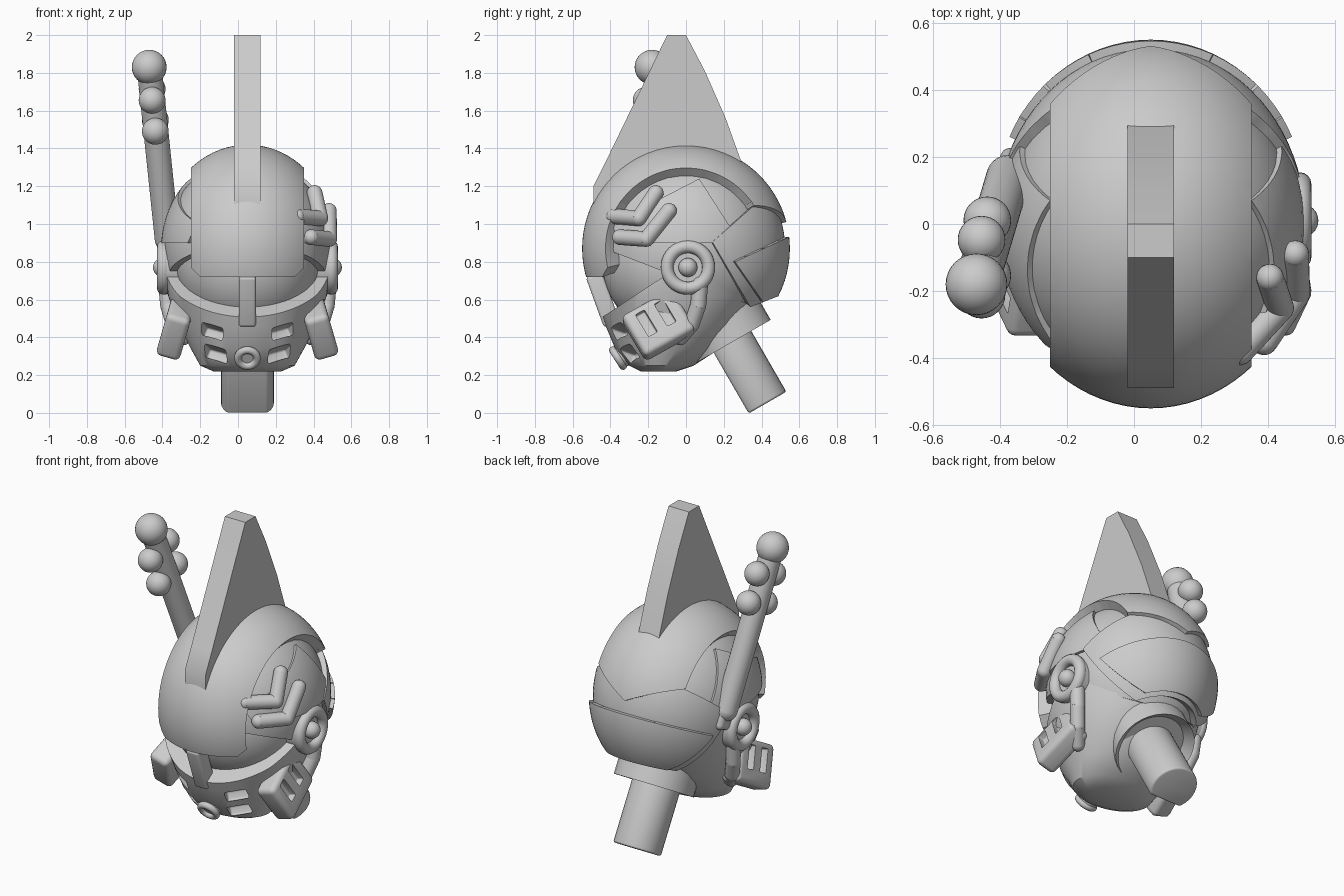
import bpy, bmesh
from math import radians, pi
from mathutils import Vector, Matrix, Euler

if "Cube" in bpy.data.objects:
    bpy.data.objects.remove(bpy.data.objects["Cube"])

GREY = (0.6, 0.6, 0.6, 1)
mat = bpy.data.materials.new("plain grey")
mat.use_nodes = True
mat.diffuse_color = GREY
mat.node_tree.nodes["Principled BSDF"].inputs["Base Color"].default_value = GREY

MID_X = 0.05                      # symmetry plane of the head
HEAD = Vector((0, 0, 0.87))       # centre of the head
NARROW = 0.88                     # the head is narrower than it is long
TILT = Euler((radians(30), 0, 0))


def place(loc, rot=(0, 0, 0), size=(1, 1, 1)):
    return Matrix.LocRotScale(Vector(loc), Euler(rot), Vector(size))


def add(name, bm, bevel=0, thickness=0, cutter=None, mirror=False):
    """Turn a bmesh into a finished object with its modifiers baked in."""
    bmesh.ops.recalc_face_normals(bm, faces=bm.faces)
    me = bpy.data.meshes.new(name)
    bm.to_mesh(me)
    bm.free()
    ob = bpy.data.objects.new(name, me)
    bpy.context.collection.objects.link(ob)
    ob.location.x = MID_X
    if bevel:
        m = ob.modifiers.new("round", "BEVEL")
        m.width, m.segments, m.limit_method = bevel, 4, "ANGLE"
    if thickness:
        m = ob.modifiers.new("shell", "SOLIDIFY")
        m.thickness, m.offset = thickness, -1
    if cutter:
        m = ob.modifiers.new("cut", "BOOLEAN")
        m.operation, m.solver, m.object = "DIFFERENCE", "EXACT", cutter
    if mirror:
        ob.modifiers.new("mirror", "MIRROR").use_mirror_merge = False
    baked = bpy.data.meshes.new_from_object(
        ob.evaluated_get(bpy.context.evaluated_depsgraph_get()))
    ob.modifiers.clear()
    ob.data = baked
    baked.name = name
    baked.materials.clear()
    baked.materials.append(mat)
    baked.shade_smooth()
    baked.set_sharp_from_angle(angle=radians(35))
    if cutter:
        bpy.data.objects.remove(cutter)
    return ob


def boxes(mats):
    bm = bmesh.new()
    for m in mats:
        bmesh.ops.create_cube(bm, size=1, matrix=m)
    return bm


def ball(bm, loc, r, seg=32, width=1):
    bmesh.ops.create_uvsphere(bm, u_segments=seg, v_segments=seg // 2, radius=r,
                              matrix=place(loc, size=(width, 1, 1)))


def tube(bm, a, b, r, r2=None):
    a, b = Vector(a), Vector(b)
    rot = (b - a).to_track_quat("Z", "Y").to_matrix().to_4x4()
    bmesh.ops.create_cone(bm, cap_ends=True, segments=32, radius1=r, radius2=r2 or r,
                          depth=(b - a).length,
                          matrix=Matrix.Translation((a + b) / 2) @ rot)


def rod(bm, pts, r):
    for p in pts:
        ball(bm, p, r, 24)
    for a, b in zip(pts, pts[1:]):
        tube(bm, a, b, r)


def ring(bm, matrix, major, minor):
    """Torus made by spinning a small circle."""
    c = bmesh.ops.create_circle(bm, segments=16, radius=minor,
                                matrix=place((major, 0, 0), (pi / 2, 0, 0)))
    edges = list({e for v in c["verts"] for e in v.link_edges})
    old = set(bm.verts) - set(c["verts"])
    bmesh.ops.spin(bm, geom=edges, axis=(0, 0, 1), cent=(0, 0, 0),
                   angle=2 * pi, steps=40)
    new = [v for v in bm.verts if v not in old]
    bmesh.ops.remove_doubles(bm, verts=new, dist=0.0005)
    new = [v for v in bm.verts if v not in old]
    bmesh.ops.transform(bm, matrix=matrix, verts=new)


def trim(bm, planes):
    """Cut away the side each normal points to; return the last rim."""
    for point, normal in planes:
        res = bmesh.ops.bisect_plane(bm, geom=bm.verts[:] + bm.edges[:] + bm.faces[:],
                                     plane_co=point, plane_no=normal, clear_outer=True)
    return [g for g in res["geom_cut"] if isinstance(g, bmesh.types.BMEdge)]


def shell(name, r, planes, thickness, width=NARROW, mirror=False):
    """Piece of an ovoid shell left after trimming by planes."""
    bm = bmesh.new()
    ball(bm, HEAD, r, 80, width)
    trim(bm, planes)
    add(name, bm, thickness=thickness, mirror=mirror)


# Inner head, open at the brow, and the visor within
bm = bmesh.new()
ball(bm, HEAD, 0.48, 64, 0.92)
rim = trim(bm, [((0, -0.2, 0.78), (0, -0.36, -0.93))])
bmesh.ops.edgenet_fill(bm, edges=rim)
add("inner_head", bm)
bm = bmesh.new()
ball(bm, (0, -0.05, 0.8), 0.395, 48, 0.97)
add("visor", bm)

# Crown: broad central band, clipped at the brow and pointed at the nape
planes = [((0, 0, 0.72), (0, 0, -1))]
for s in (1, -1):
    planes += [((s * 0.3, 0, 0), (s, 0, 0)),
               ((s * 0.3, 0, 0.77), (s, 0, -1)),
               ((0, 0.53, 1.01), (s * 0.58, 0.5, -1))]
shell("crown", 0.55, planes, 0.1, width=0.865)

# Side panels
shell("side_panel", 0.5, [
    ((0.25, 0, 0), (-1, 0, 0)), ((0, 0.07, 1.24), (0, -0.46, 0.89)),
    ((0, 0.07, 1.24), (0, 0.84, 0.54)), ((0, 0, 0.9), (0, 0, -1)),
    ((0, -0.36, 0.9), (0, -1, -0.3))], 0.04, width=0.915, mirror=True)

# Nape guards, the outer over the inner
base = ((0, 0.34, 0.56), (0, 0.36, -0.93))
shell("inner_nape_guard", 0.525, [
    ((0, 0.14, 0.905), (0, -0.66, 0.75)), ((0, 0.14, 0.905), (0, -0.86, -0.5)), base], 0.12)
shell("outer_nape_guard", 0.55, [
    ((0, 0.26, 0.8), (0, -0.42, 0.91)), ((0, 0.26, 0.8), (0, -0.82, -0.57)), base], 0.14)

# Jaw: stacked ovals (height, front, back, half width), sloped open top
bm = bmesh.new()
rows = []
for z, front, back, half in [(0.22, -0.24, -0.05, 0.18), (0.25, -0.3, 0.04, 0.25),
                             (0.34, -0.375, 0.18, 0.3), (0.46, -0.425, 0.29, 0.36),
                             (0.62, -0.485, 0.38, 0.42), (0.86, -0.5, 0.45, 0.45)]:
    m = place((0, (front + back) / 2, z), size=(half, (back - front) / 2, 1))
    rows.append(bmesh.ops.create_circle(bm, segments=64, radius=1, matrix=m)["verts"])
for a, b in zip(rows, rows[1:]):
    for i in range(64):
        j = (i + 1) % 64
        bm.faces.new((a[i], a[j], b[j], b[i]))
bm.faces.new(rows[0])
bm.faces.new(rows[-1])
rim = trim(bm, [((0, 0, 0.8), (0, -0.66, 1))])
bmesh.ops.edgenet_fill(bm, edges=rim)
vents = [place((s * x, y, z), (radians(-20), s * radians(-14), s * radians(27)),
               (0.13, 0.12, 0.055))
         for s in (1, -1) for x, y, z in ((0.185, -0.35, 0.43), (0.17, -0.3, 0.315))]
cutter = add("vent_cutter", boxes(vents), bevel=0.012)
cutter.hide_render = True
add("jaw", bm, cutter=cutter)

# Nose bar and mouth nozzle
add("nose_bar", boxes([place((0, -0.44, 0.6), (radians(20), 0, 0), (0.09, 0.09, 0.28))]),
    bevel=0.015)
bm = bmesh.new()
nose = Vector((0, -0.36, 0.29))
out = Vector((0, -0.84, -0.54))
tube(bm, nose - out * 0.1, nose, 0.075, 0.06)
ring(bm, Matrix.Translation(nose) @ out.to_track_quat("Z", "Y").to_matrix().to_4x4(),
     0.05, 0.02)
add("mouth_nozzle", bm)

# Crest fin
bm = bmesh.new()
outline = [(-0.1, 2), (0, 2), (0.1, 1.81), (0.21, 1.56), (0.3, 1.31), (0.25, 1.15),
           (-0.35, 1.0), (-0.49, 1.08), (-0.49, 1.2), (-0.43, 1.32)]
face = bm.faces.new([bm.verts.new((-0.07, y, z)) for y, z in outline])
res = bmesh.ops.extrude_face_region(bm, geom=[face])
bmesh.ops.translate(bm, vec=(0.14, 0, 0),
                    verts=[v for v in res["geom"] if isinstance(v, bmesh.types.BMVert)])
add("crest_fin", bm)

# Ears: disc, ring and centre ball
bm = bmesh.new()
tube(bm, (0.3, 0.01, 0.77), (0.44, 0.01, 0.77), 0.14)
ring(bm, place((0.445, 0.01, 0.77), (0, pi / 2, 0)), 0.11, 0.034)
ball(bm, (0.45, 0.01, 0.77), 0.05)
add("ear", bm, mirror=True)

# Hose from ear to cheek box
bm = bmesh.new()
rod(bm, [(0.43, 0.075, 0.68), (0.42, 0.065, 0.57), (0.39, 0.03, 0.47), (0.34, -0.03, 0.4)],
    0.042)
add("cheek_hose", bm, mirror=True)

# Cheek boxes with two slots
pose = (Matrix.Translation((0.375, -0.145, 0.465))
        @ Matrix.Rotation(radians(-16), 4, "Y") @ TILT.to_matrix().to_4x4())
slots = boxes([pose @ place((0.07, y, 0.025), size=(0.09, 0.055, 0.14))
               for y in (-0.06, 0.055)])
cutter = add("slot_cutter", slots, bevel=0.008)
cutter.hide_render = True
add("cheek_box", boxes([pose @ place((0, 0, 0), size=(0.13, 0.31, 0.26))]),
    bevel=0.03, cutter=cutter, mirror=True)

# Two chevrons on the left side only
for i, path in enumerate([[(-0.38, 1.04), (-0.25, 1.03), (-0.16, 1.165)],
                          [(-0.35, 0.93), (-0.21, 0.92), (-0.09, 1.07)]]):
    bm = bmesh.new()
    rod(bm, [(0.96 * (0.25 - y * y - (z - HEAD.z) ** 2) ** 0.5, y, z) for y, z in path],
        0.041)
    add(f"chevron_{i + 1}", bm)

# Antenna on the right side, with beads in pairs
foot, tip = Vector((-0.425, 0.14, 0.92)), Vector((-0.52, -0.18, 1.83))
bm = bmesh.new()
rod(bm, [foot, tip], 0.066)
ball(bm, tip, 0.092)
for t in (0.84, 0.66):
    for s in (1, -1):
        ball(bm, foot.lerp(tip, t) + s * Vector((0, 0.082, 0.03)), 0.071)
add("antenna", bm)
add("antenna_bracket", boxes([place((-0.395, 0.14, 0.9), (radians(20), 0, 0),
                                    (0.11, 0.13, 0.2))]), bevel=0.03)

# Neck collar with a recessed underside
up = Vector((0, -0.5, 0.866))
low = Vector((0, 0.245, 0.375))
bm = bmesh.new()
tube(bm, low, low + up * 0.3, 0.235)
bottom = min(bm.faces, key=lambda f: f.normal.dot(up))
bmesh.ops.inset_region(bm, faces=[bottom], thickness=0.05)
bmesh.ops.translate(bm, vec=up * 0.05, verts=bottom.verts[:])
add("neck_collar", bm)

# Round neck stalk with a flat front
end = Vector((0, 0.41, 0.042))
bm = bmesh.new()
tube(bm, end, end + up * 0.5, 0.14)
forward = Vector((0, -0.866, -0.5))
bmesh.ops.edgenet_fill(bm, edges=trim(bm, [(end + forward * 0.09, forward)]))
add("neck_stalk", bm, bevel=0.012)
